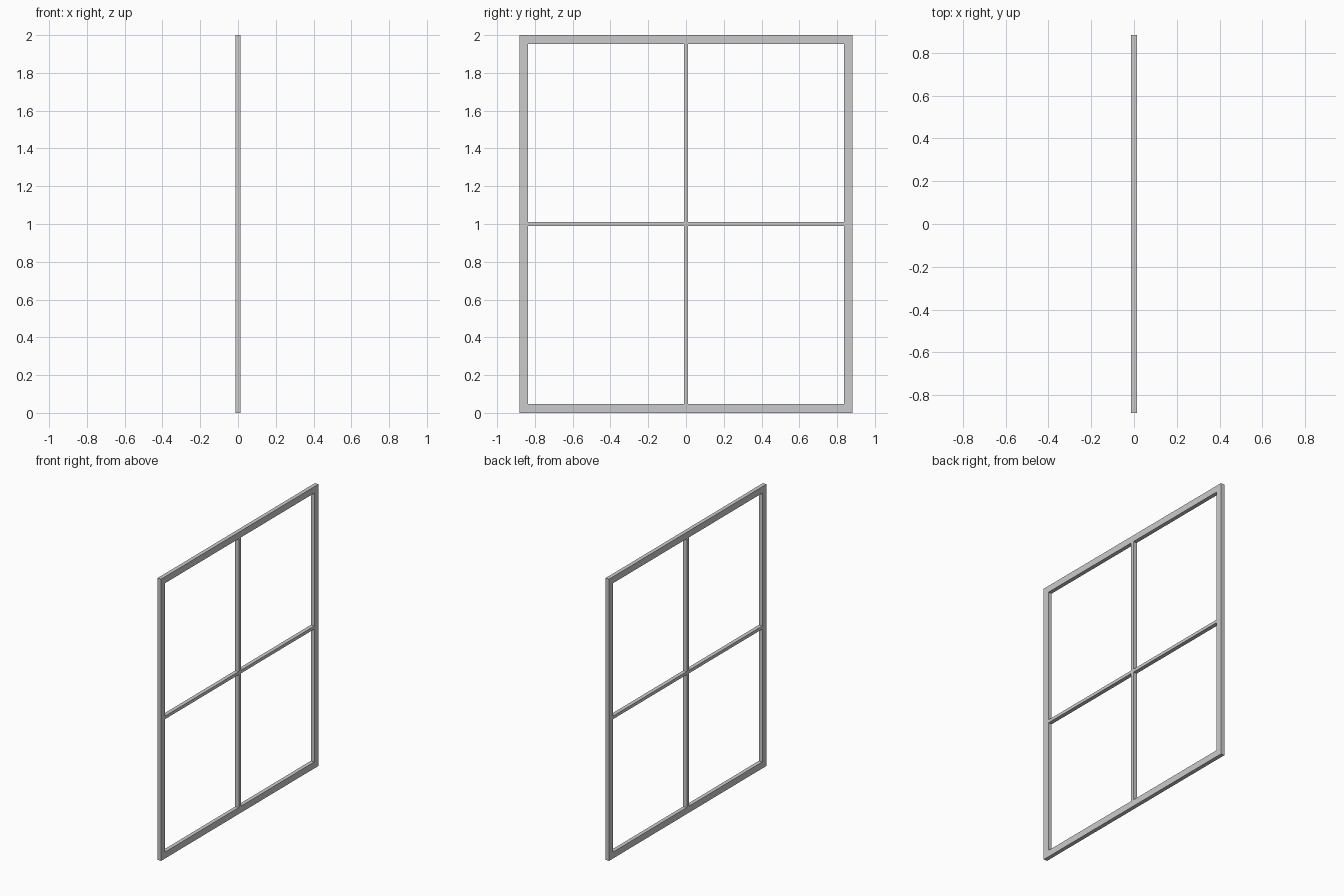
import bpy, bmesh

if "Cube" in bpy.data.objects:
    bpy.data.objects.remove(bpy.data.objects["Cube"])

HALF_W, HEIGHT, DEPTH = 0.882, 2.0, 0.028
RAIL = 0.046      # width of outer frame members
BAR = 0.011       # half width of the glazing bars


def cuts(lo, hi):
    """Edge lines of the members along one axis, giving five strips."""
    mid = (lo + hi) / 2
    return [lo, lo + RAIL, mid - BAR, mid + BAR, hi - RAIL, hi]


ys, zs = cuts(-HALF_W, HALF_W), cuts(0, HEIGHT)
bm = bmesh.new()
grid = [[bm.verts.new((-DEPTH / 2, y, z)) for z in zs] for y in ys]

# Outer frame and crossing bars: fill every cell except the four open panes
for i in range(5):
    for j in range(5):
        if i in (1, 3) and j in (1, 3):
            continue
        bm.faces.new((grid[i][j], grid[i + 1][j], grid[i + 1][j + 1], grid[i][j + 1]))

# Give the flat lattice its thickness
back = bm.faces[:]
new = bmesh.ops.extrude_face_region(bm, geom=back, use_keep_orig=True)["geom"]
bmesh.ops.translate(bm, vec=(DEPTH, 0, 0),
                    verts=[g for g in new if isinstance(g, bmesh.types.BMVert)])
bmesh.ops.recalc_face_normals(bm, faces=bm.faces[:])

mesh = bpy.data.meshes.new("window_frame")
bm.to_mesh(mesh)
bm.free()
bpy.context.collection.objects.link(bpy.data.objects.new("window_frame", mesh))
